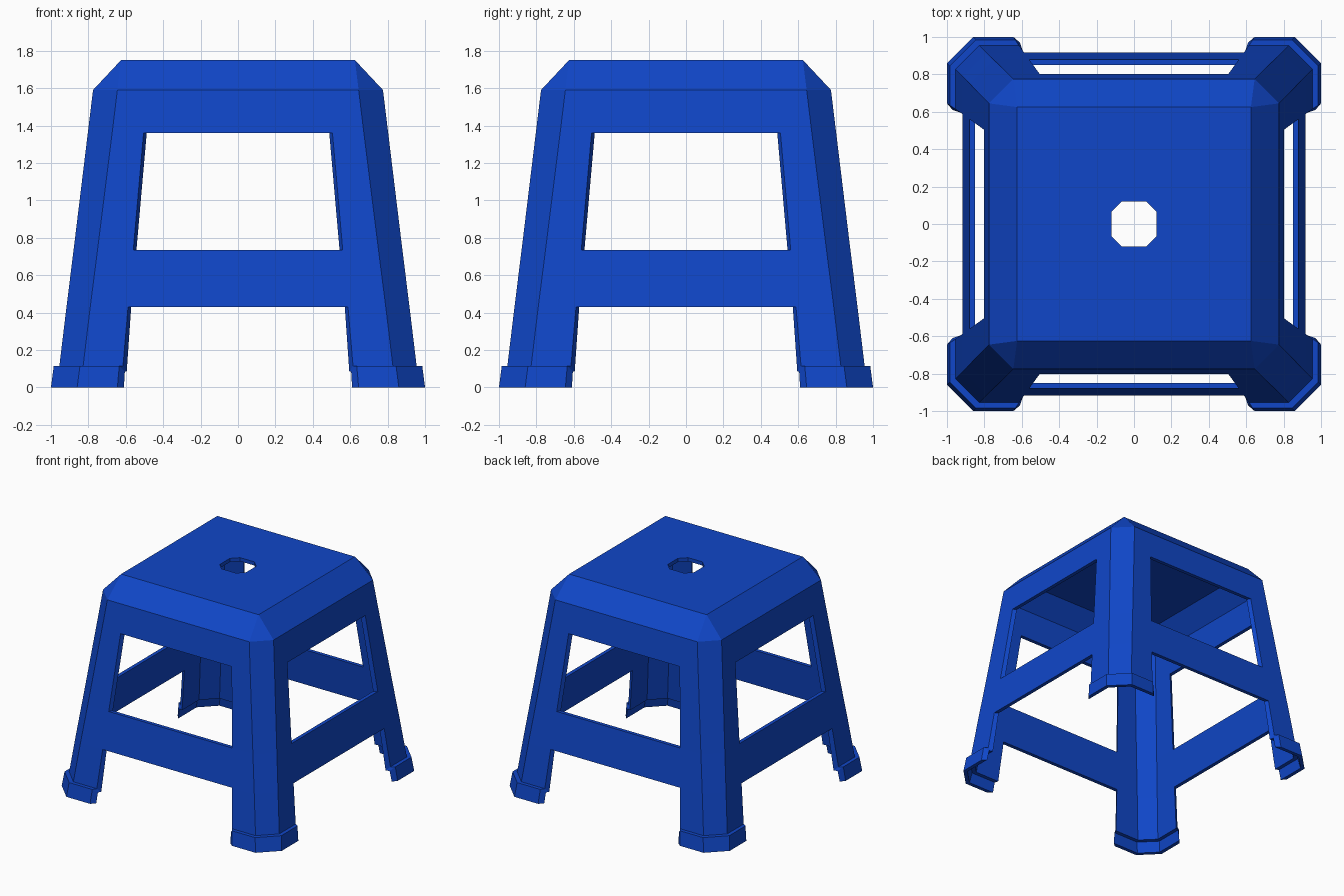
import bpy, bmesh

if "Cube" in bpy.data.objects:
    bpy.data.objects.remove(bpy.data.objects["Cube"])

blue = bpy.data.materials.new("blue plastic")
blue.diffuse_color = (0.005, 0.062, 0.58, 1)
blue.use_nodes = True
blue.node_tree.nodes["Principled BSDF"].inputs["Base Color"].default_value = blue.diffuse_color

# Each ring is a chamfered square: (half size, flat half length, opening half width, z).
# Rings run from the seat hole, over the seat edge, down the sides to the feet.
outer = [
    (0.12, 0.065, 0.03, 1.75),    # seat hole
    (0.625, 0.625, 0.50, 1.75),   # seat edge
    (0.775, 0.645, 0.49, 1.59),   # bottom of seat bevel
    (0.803, 0.673, 0.505, 1.36),  # window top
    (0.879, 0.751, 0.56, 0.735),  # window bottom
    (0.917, 0.79, 0.588, 0.43),   # rail bottom
    (0.955, 0.828, 0.615, 0.115), # leg above foot
    (0.985, 0.845, 0.635, 0.115), # foot step
    (1.0, 0.86, 0.645, 0.0),      # floor
]
# Inward shift of each ring, giving the wall thickness
shift = [
    (0, 0, 0, 0.03),
    (0.0125, 0.0125, 0.017, 0.03),
    (0.03, 0.0125, 0.017, 0.012),
    (0.03, 0.0125, 0.017, 0),
    (0.03, 0.0125, 0.017, 0),
    (0.03, 0.0125, 0.017, 0),
    (0.03, 0.0125, 0.02, 0.03),
    (0.03, 0.0125, 0.03, 0.03),
    (0.03, 0.0125, 0.035, 0),
]
inner = [tuple(a - b for a, b in zip(r, s)) for r, s in zip(outer, shift)]
OPEN_ROWS = {3, 5, 6, 7}   # rows whose middle panels are left open


def ring_points(h, c, w, z):
    pts = []
    side = [(-c, -h), (-w, -h), (w, -h), (c, -h)]
    for _ in range(4):
        pts += [(x, y, z) for x, y in side]
        side = [(-y, x) for x, y in side]
    return pts


bm = bmesh.new()
out_v = [bm.verts.new(p) for r in outer for p in ring_points(*r)]
in_v = [bm.verts.new(p) for r in inner for p in ring_points(*r)]

# Outer and inner skins
quads = []
for row in range(len(outer) - 1):
    for i in range(16):
        if i % 4 == 1 and row in OPEN_ROWS:
            continue
        j = (i + 1) % 16
        a, b = row * 16, (row + 1) * 16
        quads.append((b + i, b + j, a + j, a + i))
edges = set()
for q in quads:
    bm.faces.new([out_v[k] for k in q])
    bm.faces.new([in_v[k] for k in reversed(q)])
    edges.update((q[k], q[(k + 1) % 4]) for k in range(4))

# Rims closing the hole, windows and leg edges
for a, b in edges:
    if (b, a) not in edges:
        bm.faces.new((out_v[b], out_v[a], in_v[a], in_v[b]))

bmesh.ops.remove_doubles(bm, verts=bm.verts[:], dist=0.0005)
bmesh.ops.recalc_face_normals(bm, faces=bm.faces[:])

mesh = bpy.data.meshes.new("stool_shell")
bm.to_mesh(mesh)
bm.free()
mesh.materials.append(blue)
stool = bpy.data.objects.new("stool_shell", mesh)
bpy.context.collection.objects.link(stool)
